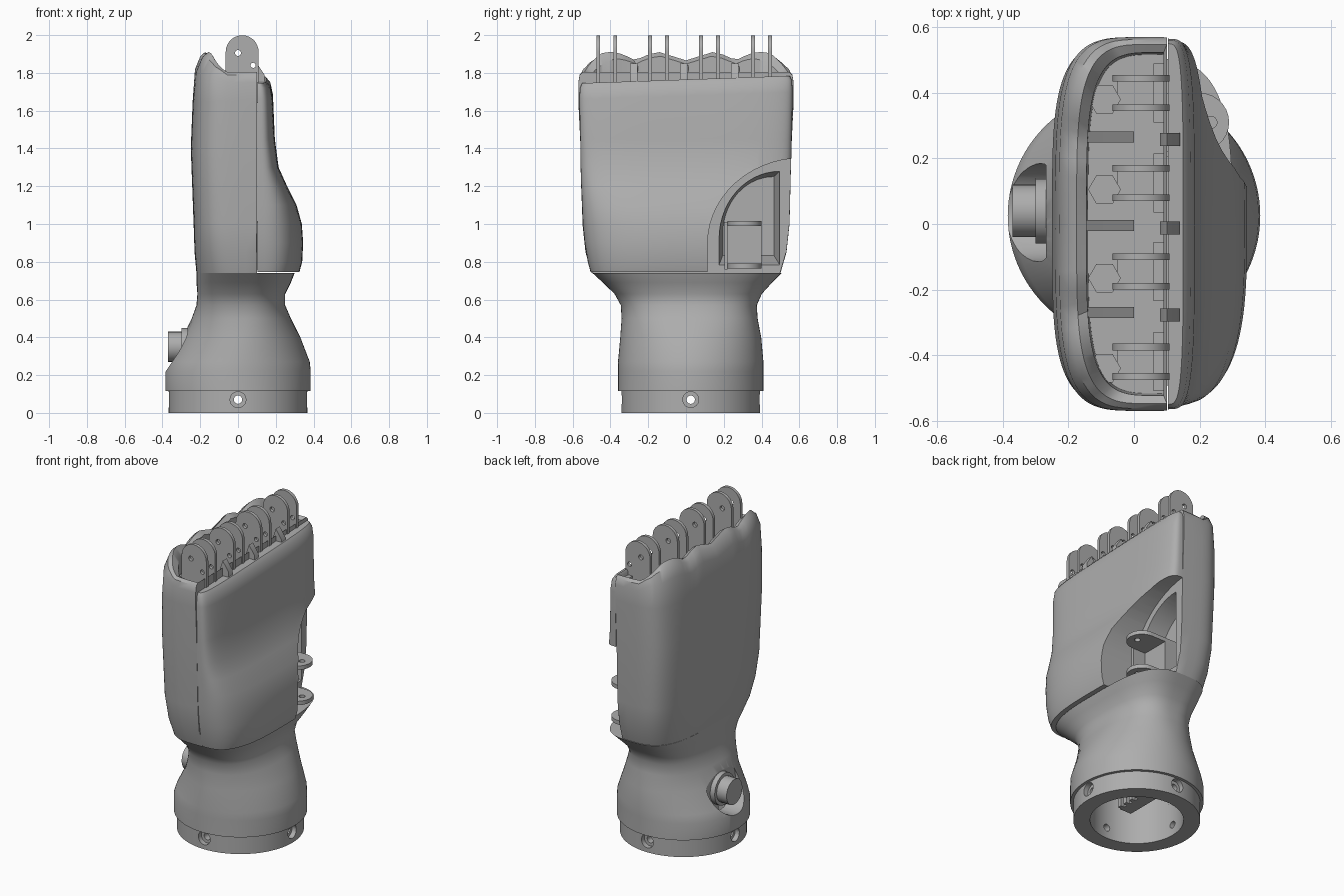
import bpy, bmesh, math

if "Cube" in bpy.data.objects:
    bpy.data.objects.remove(bpy.data.objects["Cube"], do_unlink=True)

grey = bpy.data.materials.new("matte grey")
grey.use_nodes = True
grey.diffuse_color = (0.42, 0.42, 0.42, 1)
grey.node_tree.nodes["Principled BSDF"].inputs["Base Color"].default_value = grey.diffuse_color
WRIST_Y = 0.025   # centre line of the wrist
SPLIT = 0.1       # plane between back shell and palm cover


def activate(ob):
    bpy.ops.object.select_all(action='DESELECT')
    ob.select_set(True)
    bpy.context.view_layer.objects.active = ob


def smooth(ob):
    activate(ob)
    bpy.ops.object.shade_smooth_by_angle(angle=math.radians(35))


def finish(name, bm):
    bmesh.ops.remove_doubles(bm, verts=bm.verts, dist=0.00001)
    bmesh.ops.recalc_face_normals(bm, faces=bm.faces)
    mesh = bpy.data.meshes.new(name)
    bm.to_mesh(mesh)
    bm.free()
    mesh.materials.append(grey)
    ob = bpy.data.objects.new(name, mesh)
    bpy.context.collection.objects.link(ob)
    smooth(ob)
    return ob


def loft(name, rows, place, wrap=False, segs=96):
    """Skin rings of points; place(row, cos, sin) gives each point."""
    bm = bmesh.new()
    turns = [math.tau * i / segs for i in range(segs)]
    rings = [[bm.verts.new(place(row, math.cos(t), math.sin(t))) for t in turns] for row in rows]
    pairs = list(zip(rings, rings[1:]))
    if wrap:
        pairs.append((rings[-1], rings[0]))
    else:
        bm.faces.new(rings[0])
        bm.faces.new(rings[-1])
    for a, b in pairs:
        for i in range(segs):
            bm.faces.new((a[i - 1], a[i], b[i], b[i - 1]))
    return finish(name, bm)


def prism(name, outline, axis, start, end, taper=1):
    """Extrude a 2D outline along an axis; the start face is scaled by taper."""
    bm = bmesh.new()
    mid = [sum(p[k] for p in outline) / len(outline) for k in (0, 1)]

    def face(depth, scale):
        verts = []
        for p in outline:
            co = [m + (v - m) * scale for m, v in zip(mid, p)]
            co.insert("xyz".index(axis), depth)
            verts.append(bm.verts.new(co))
        bm.faces.new(verts)
        return verts
    low, high = face(start, taper), face(end, 1)
    for i in range(len(outline)):
        bm.faces.new((low[i - 1], low[i], high[i], high[i - 1]))
    return finish(name, bm)


def circle(u, v, radius, sides=24):
    turns = [math.tau * i / sides for i in range(sides)]
    return [(u + radius * math.cos(t), v + radius * math.sin(t)) for t in turns]


def rect(u0, u1, v0, v1):
    return [(u0, v0), (u1, v0), (u1, v1), (u0, v1)]


def tongue(mid, base, centre, radius, steps=14):
    """Straight-sided tab with a round end."""
    turns = [math.pi * i / steps for i in range(steps + 1)]
    tip = [(mid + radius * math.cos(t), centre + radius * math.sin(t)) for t in turns]
    return [(mid + radius, base)] + tip + [(mid - radius, base)]


def arch(left, right, base, spring, top, steps=14):
    """Quarter-ellipse doorway, highest at its right side."""
    turns = [math.pi / 2 * i / steps for i in range(steps + 1)]
    curve = [(right - (right - left) * math.cos(t), spring + (top - spring) * math.sin(t)) for t in turns]
    return [(left, base)] + curve + [(right, base)]


def cut(ob, *cutters):
    for cutter in cutters:
        activate(ob)
        mod = ob.modifiers.new("cut", 'BOOLEAN')
        mod.operation, mod.solver, mod.object = 'DIFFERENCE', 'EXACT', cutter
        bpy.ops.object.modifier_apply(modifier=mod.name)
        bpy.data.objects.remove(cutter, do_unlink=True)
    smooth(ob)


def ramp(v, low, high):
    return min(1, max(0, (v - low) / (high - low)))


def power(v, n):
    return math.copysign(abs(v) ** (2 / n), v)


# Wrist, hollow below: z, x min, x max, half depth
wrist_rows = [
    (0.35, -0.27, 0.27, 0.27), (0.115, -0.27, 0.27, 0.27), (0.115, -0.385, 0.385, 0.385),
    (0.22, -0.385, 0.385, 0.385), (0.27, -0.365, 0.38, 0.385), (0.4, -0.295, 0.33, 0.373),
    (0.5, -0.245, 0.28, 0.36), (0.57, -0.22, 0.25, 0.36), (0.63, -0.215, 0.25, 0.39),
    (0.69, -0.22, 0.28, 0.448), (0.74, -0.22, 0.3, 0.5)]


def wrist_point(row, c, s):
    z, x0, x1, half = row
    n = 2 + 1.2 * ramp(z, 0.4, 0.74)
    y = WRIST_Y - 0.02 * ramp(z, 0.4, 0.74) + half * power(s, n)
    return ((x0 + x1) / 2 + (x1 - x0) / 2 * power(c, n), y, z)


wrist = loft("wrist", wrist_rows, wrist_point)

# Back shell, flat at the split, rim folded into an open top: z, back reach, half depth
shell_rows = [
    (0.74, 0.22, 0.5), (0.85, 0.23, 0.532), (1, 0.235, 0.548), (1.4, 0.25, 0.558), (1.65, 0.24, 0.57),
    (1.75, 0.228, 0.57), (1.79, 0.2, 0.563), (1.805, 0.175, 0.548), (1.79, 0.145, 0.523), (1.65, 0.14, 0.517)]


def shell_point(row, c, s):
    z, back, half = row
    n = 3.2 + 0.8 * ramp(z, 0.74, 1)
    x = (0.31 - back) / 2 + (0.31 + back) / 2 * power(c, n)
    y = half * power(s, n)
    # scalloped knuckle line along the back rim
    knuckle = 0.06 + 0.045 * abs(math.cos(math.pi * (y - 0.13) / 0.265))
    lift = knuckle * ramp(z, 1.65, 1.8) * ramp(-x, 0.06, 0.14)
    return (min(x, SPLIT if back > 0.15 else 0.09), y, z + lift)


shell = loft("back_shell", shell_rows, shell_point)

# Palm cover: z, outer x, half depth
cover_rows = [
    (0.745, 0.325, 0.505), (0.8, 0.34, 0.52), (0.9, 0.345, 0.537), (1, 0.338, 0.547), (1.1, 0.31, 0.551),
    (1.2, 0.26, 0.555), (1.3, 0.215, 0.558), (1.45, 0.195, 0.56), (1.68, 0.185, 0.565),
    (1.74, 0.172, 0.561), (1.765, 0.15, 0.55)]


def cover_point(row, c, s):
    z, outer, half = row
    n = 3 + ramp(z, 1, 1.3)
    x = SPLIT + (outer - SPLIT) * power(c, n)
    y = half * power(s, n)
    return (max(x, SPLIT + 0.003), y, z + 0.035 * y * ramp(z, 1.45, 1.7))


cover = loft("palm_cover", cover_rows, cover_point)

# Thumb opening through the cover and tapered pocket in the shell
cut(cover, prism("thumb_cutter", arch(0.115, 0.62, 0.7, 0.9, 1.35), "x", 0, 0.6))
cut(shell, prism("pocket_cutter", arch(0.16, 0.52, 0.745, 0.9, 1.3), "x", -0.03, 0.2, 0.75))

# Thumb hinge lugs and mount
tab = [(x, y) for y, x in tongue(0.31, 0, 0.2, 0.09)]
for tag, z in (("lower", 0.765), ("upper", 0.99)):
    lug = prism("thumb_lug_" + tag, tab, "z", z, z + 0.025)
    cut(lug, prism("pin_cutter", circle(0.235, 0.31, 0.018), "z", z - 0.1, z + 0.1))
prism("thumb_mount", rect(0.215, 0.4, 0.745, 1.01), "x", -0.05, SPLIT)
prism("thumb_side_wall", rect(0, 0.19, 0.76, 1.01), "y", 0.205, 0.22)

# Back connector in a round recess
cut(wrist, prism("recess_cutter", circle(0.035, 0.36, 0.15, 32), "x", -0.6, -0.268))
for part, radius, reach in (("collar", 0.1, -0.3), ("plug", 0.08, -0.37)):
    prism("connector_" + part, circle(0.04, 0.35, radius), "x", reach, -0.25)

# Base ring with four countersunk screw holes
ring = loft("base_ring", [(0.118, 0.27), (0, 0.27), (0, 0.367), (0.118, 0.367)],
            lambda row, c, s: (row[1] * c, WRIST_Y + row[1] * s, row[0]), wrap=True)
for side in (-1, 1):
    for axis, across, along in (("x", WRIST_Y, 0), ("y", 0, WRIST_Y)):
        for radius, depth in ((0.022, 0.2), (0.042, 0.335)):
            cut(ring, prism("hole_cutter", circle(across, 0.07, radius), axis,
                            along + side * depth, along + side * 0.5))

# Toothed socket inside the base
prism("socket_block", rect(-0.06, 0.02, -0.1, 0.15), "z", 0.12, 0.36)
for i in range(5):
    y = -0.09 + i * 0.05
    prism("socket_tooth", rect(0.015, 0.045, y, y + 0.025), "z", 0.12, 0.25)

# Finger hinge lugs and their mounts
lugs = []
for y in (-0.42, -0.145, 0.125, 0.4):
    for d in (-0.045, 0.045):
        lugs.append(prism("finger_lugs", tongue(0.022, 1.64, 1.912, 0.087), "y", y + d - 0.01, y + d + 0.01))
    prism("finger_mount", rect(-0.05, 0.09, y - 0.035, y + 0.035), "z", 1.64, 1.74)
    prism("finger_crossbar", rect(0.06, 0.1, y - 0.09, y + 0.09), "z", 1.64, 1.77)
    prism("tendon_bolt", circle(-0.09, y - 0.02, 0.05, 6), "z", 1.64, 1.75)
for lug in lugs:
    cut(lug, prism("pin_cutter", circle(0, 1.905, 0.016, 12), "y", -1, 1),
        prism("stop_cutter", circle(0.08, 1.84, 0.014, 12), "y", -1, 1))

# Pointed webs between the fingers
for y in (-0.275, -0.01, 0.26):
    prism("back_web", [(-0.17, 1.64), (-0.17, 1.86), (-0.11, 1.81), (0, 1.72), (0, 1.64)],
          "y", y - 0.012, y + 0.022)
    prism("palm_web", [(0.08, 1.7), (0.14, 1.7), (0.14, 1.79), (0.1, 1.85), (0.08, 1.79)],
          "y", y - 0.022, y + 0.018)
